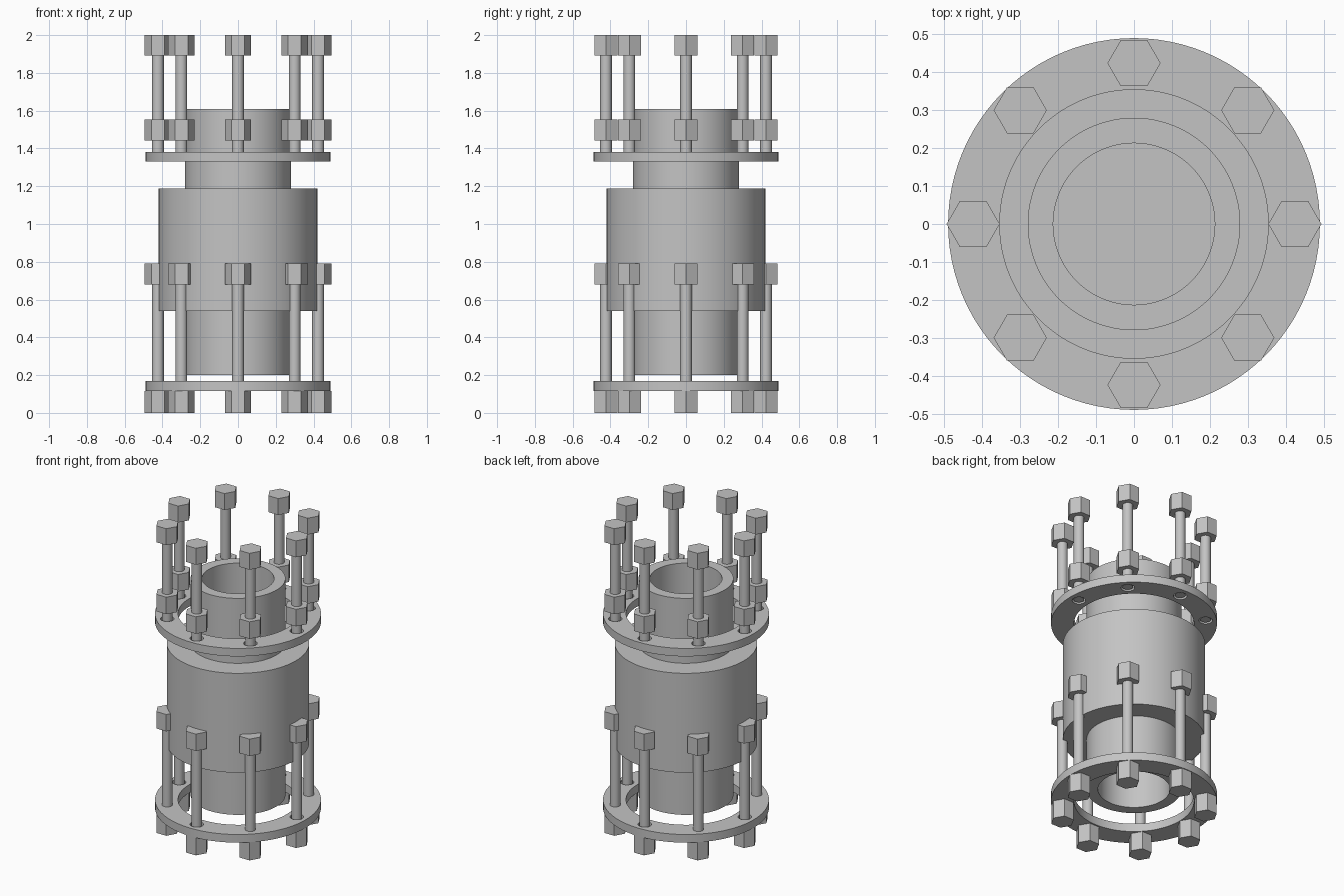
import bpy, bmesh, math

cube = bpy.data.objects.get("Cube")
if cube:
    bpy.data.objects.remove(cube, do_unlink=True)

steel = bpy.data.materials.new("grey steel")
steel.use_nodes = True
GREY = (0.55, 0.55, 0.55, 1)
steel.diffuse_color = GREY
steel.node_tree.nodes["Principled BSDF"].inputs["Base Color"].default_value = GREY

SIDES = 96
BOLT_CIRCLE = 0.424
BOLT_SPOTS = [(BOLT_CIRCLE * math.cos(i * math.pi / 4),
               BOLT_CIRCLE * math.sin(i * math.pi / 4)) for i in range(8)]


def finish(name, bm, smooth=True):
    bmesh.ops.recalc_face_normals(bm, faces=bm.faces)
    mesh = bpy.data.meshes.new(name)
    bm.to_mesh(mesh)
    bm.free()
    mesh.materials.append(steel)
    obj = bpy.data.objects.new(name, mesh)
    bpy.context.collection.objects.link(obj)
    if smooth:
        smooth_sides(obj)
    return obj


def smooth_sides(obj):
    bpy.ops.object.select_all(action='DESELECT')
    obj.select_set(True)
    bpy.context.view_layer.objects.active = obj
    bpy.ops.object.shade_smooth_by_angle(angle=math.radians(30))


def cylinder(name, radius, z0, z1, sides=SIDES, spot=(0, 0), smooth=True):
    bm = bmesh.new()
    bmesh.ops.create_cone(bm, cap_ends=True, segments=sides,
                          radius1=radius, radius2=radius, depth=z1 - z0)
    # first corner points along x
    first = bm.verts[:][0].co
    turn = -math.atan2(first.y, first.x)
    c, s = math.cos(turn), math.sin(turn)
    for v in bm.verts:
        x, y, z = v.co
        v.co = (x * c - y * s + spot[0], x * s + y * c + spot[1], z + (z0 + z1) / 2)
    return finish(name, bm, smooth)


def tube(name, outer, inner, z0, z1):
    bm = bmesh.new()
    profile = [(outer, z0), (outer, z1), (inner, z1), (inner, z0)]
    verts = [bm.verts.new((r, 0, z)) for r, z in profile]
    edges = [bm.edges.new((verts[i], verts[(i + 1) % 4])) for i in range(4)]
    bmesh.ops.spin(bm, geom=verts + edges, cent=(0, 0, 0), axis=(0, 0, 1),
                   angle=math.tau, steps=SIDES, use_merge=True)
    bmesh.ops.remove_doubles(bm, verts=bm.verts, dist=1e-5)
    return finish(name, bm)


def flange(name, z0, z1):
    ring = tube(name, 0.49, 0.354, z0, z1)
    # drill the bolt holes
    for spot in BOLT_SPOTS:
        drill = cylinder("drill", 0.04, z0 - 0.1, z1 + 0.1, 32, spot)
        drill.hide_render = True
        cut = ring.modifiers.new("hole", 'BOOLEAN')
        cut.operation, cut.solver, cut.object = 'DIFFERENCE', 'EXACT', drill
        bpy.context.view_layer.objects.active = ring
        bpy.ops.object.modifier_apply(modifier=cut.name)
        bpy.data.objects.remove(drill, do_unlink=True)
    smooth_sides(ring)


# central housing with a pipe stub at each end
cylinder("housing", 0.42, 0.54, 1.187)
tube("upper_pipe", 0.28, 0.213, 1.18, 1.61)
tube("lower_pipe", 0.28, 0.213, 0.20, 0.55)

# loose flange rings
flange("upper_flange", 1.33, 1.382)
flange("lower_flange", 0.117, 0.17)

# bolts: z ranges of shank, head and nut in each set
BOLT_SETS = {"upper": ((1.335, 1.95), (1.893, 2.0), (1.443, 1.554)),
             "lower": ((0.05, 0.75), (0.0, 0.117), (0.68, 0.79))}
for level, (shank, head, nut) in BOLT_SETS.items():
    for n, spot in enumerate(BOLT_SPOTS, 1):
        cylinder(f"{level}_bolt_shank_{n}", 0.031, *shank, 32, spot)
        cylinder(f"{level}_bolt_head_{n}", 0.07, *head, 6, spot, False)
        cylinder(f"{level}_nut_{n}", 0.07, *nut, 6, spot, False)
